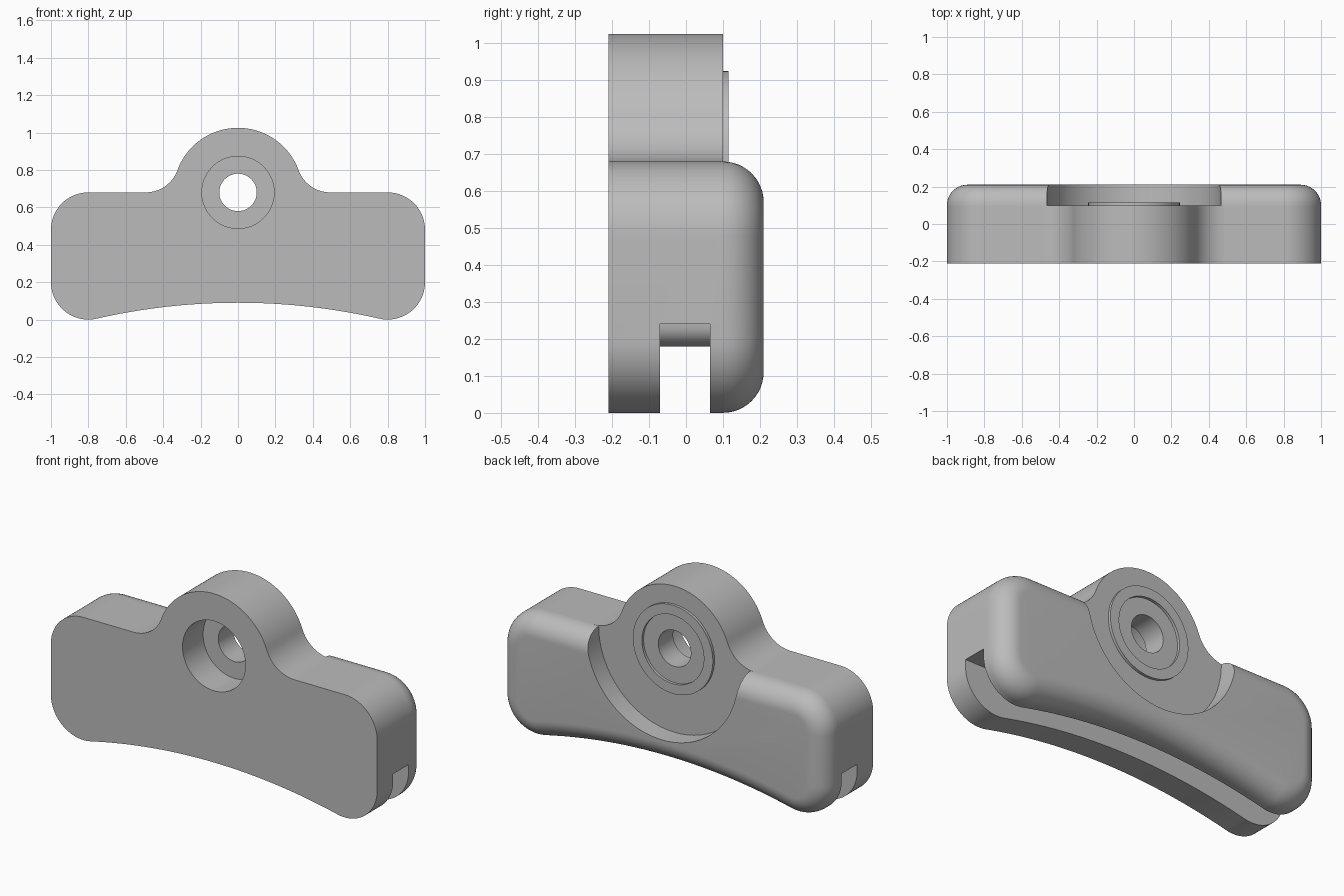
import bpy, bmesh
from math import sin, cos, atan2, degrees, radians, sqrt, pi

cube = bpy.data.objects.get("Cube")
if cube:
    bpy.data.objects.remove(cube, do_unlink=True)

FRONT, MID, BACK = -0.21, 0.10, 0.21
TOP, CORNER, EDGE = 0.68, 0.2, BACK - MID
HUB, FILLET = 0.345, 0.18
ARCH, ARCH_Z = 3.4, -3.31

grey = bpy.data.materials.new("plain grey")
grey.use_nodes = True
colour = (0.5, 0.5, 0.5, 1)
grey.diffuse_color = colour
grey.node_tree.nodes["Principled BSDF"].inputs["Base Color"].default_value = colour


def arc(cx, cz, r, a0, a1, n):
    angles = [radians(a0 + (a1 - a0) * i / n) for i in range(n + 1)]
    return [(cx + r * cos(a), cz + r * sin(a)) for a in angles]


def circle(r):
    return arc(0, TOP, r, 0, 360, 96)[:-1]


def mirrored(half):
    return half + [(-x, z) for x, z in reversed(half) if x > 1e-4]


def outline(inset=0, hub=False):
    """Saddle outline with round corners, optionally with the round hub on top."""
    cx = 1 - CORNER
    r = CORNER - inset
    touch = degrees(atan2(CORNER - ARCH_Z, cx))
    half = arc(0, ARCH_Z, ARCH + inset, 90, touch, 24)[:-1]
    half += arc(cx, CORNER, r, touch - 180, 0, 20)
    half += arc(cx, TOP - CORNER, r, 0, 90, 20)
    if hub:
        a = sqrt((HUB + FILLET) ** 2 - FILLET ** 2)
        turn = degrees(atan2(FILLET, a))
        half += arc(a, TOP + FILLET, FILLET, 270, 180 + turn, 16)[:-1]
        half += arc(0, TOP, HUB, turn, 90, 28)
    return mirrored(half)


def loft(name, layers):
    """Solid through matching outlines, given as (y, points) from front to back."""
    bm = bmesh.new()
    rings = [[bm.verts.new((x, y, z)) for x, z in pts] for y, pts in layers]
    for a, b in zip(rings, rings[1:]):
        for i in range(len(a)):
            j = (i + 1) % len(a)
            bm.faces.new((a[i], b[i], b[j], a[j]))
    bm.faces.new(rings[0])
    bm.faces.new(rings[-1][::-1])
    bmesh.ops.recalc_face_normals(bm, faces=bm.faces)
    mesh = bpy.data.meshes.new(name)
    bm.to_mesh(mesh)
    bm.free()
    mesh.materials.append(grey)
    obj = bpy.data.objects.new(name, mesh)
    bpy.context.collection.objects.link(obj)
    return obj


def activate(obj):
    bpy.ops.object.select_all(action='DESELECT')
    obj.select_set(True)
    bpy.context.view_layer.objects.active = obj


def cut(obj, y0, y1, pts):
    cutter = loft("cutter", [(y0, pts), (y1, pts)])
    cutter.hide_render = True
    mod = obj.modifiers.new("cut", 'BOOLEAN')
    mod.operation, mod.solver, mod.object = 'DIFFERENCE', 'EXACT', cutter
    activate(obj)
    bpy.ops.object.modifier_apply(modifier=mod.name)
    bpy.data.objects.remove(cutter, do_unlink=True)


# Front body with hub, stepped bore and lower slot
full = outline(hub=True)
body = loft("front_body", [(FRONT, full), (MID, full)])
cut(body, FRONT - 0.1, -0.03, circle(0.193))
cut(body, FRONT - 0.1, MID + 0.1, circle(0.1))
roof = arc(0, ARCH_Z, ARCH + 0.18, 90, 77.2, 24)
roof += arc(0.8, 0.24, 0.06, -85, 0, 8) + [(1.1, 0.24), (1.1, -0.1)]
cut(body, -0.07, 0.065, mirrored(roof))

# Rounded back pad with a circular clearance around the hub
layers = []
for k in range(13):
    t = k / 12 * pi / 2
    layers.append((MID + EDGE * sin(t), outline(EDGE * (1 - cos(t)))))
pad = loft("back_pad", layers)
cut(pad, 0, BACK + 0.1, circle(0.465))

# Thin raised ring around the bore on the back
ring = loft("raised_ring", [(MID - 0.01, circle(0.245)), (MID + 0.015, circle(0.245))])
cut(ring, 0, BACK, circle(0.19))

for obj in (body, pad, ring):
    activate(obj)
    bpy.ops.object.shade_smooth_by_angle(angle=radians(30))
